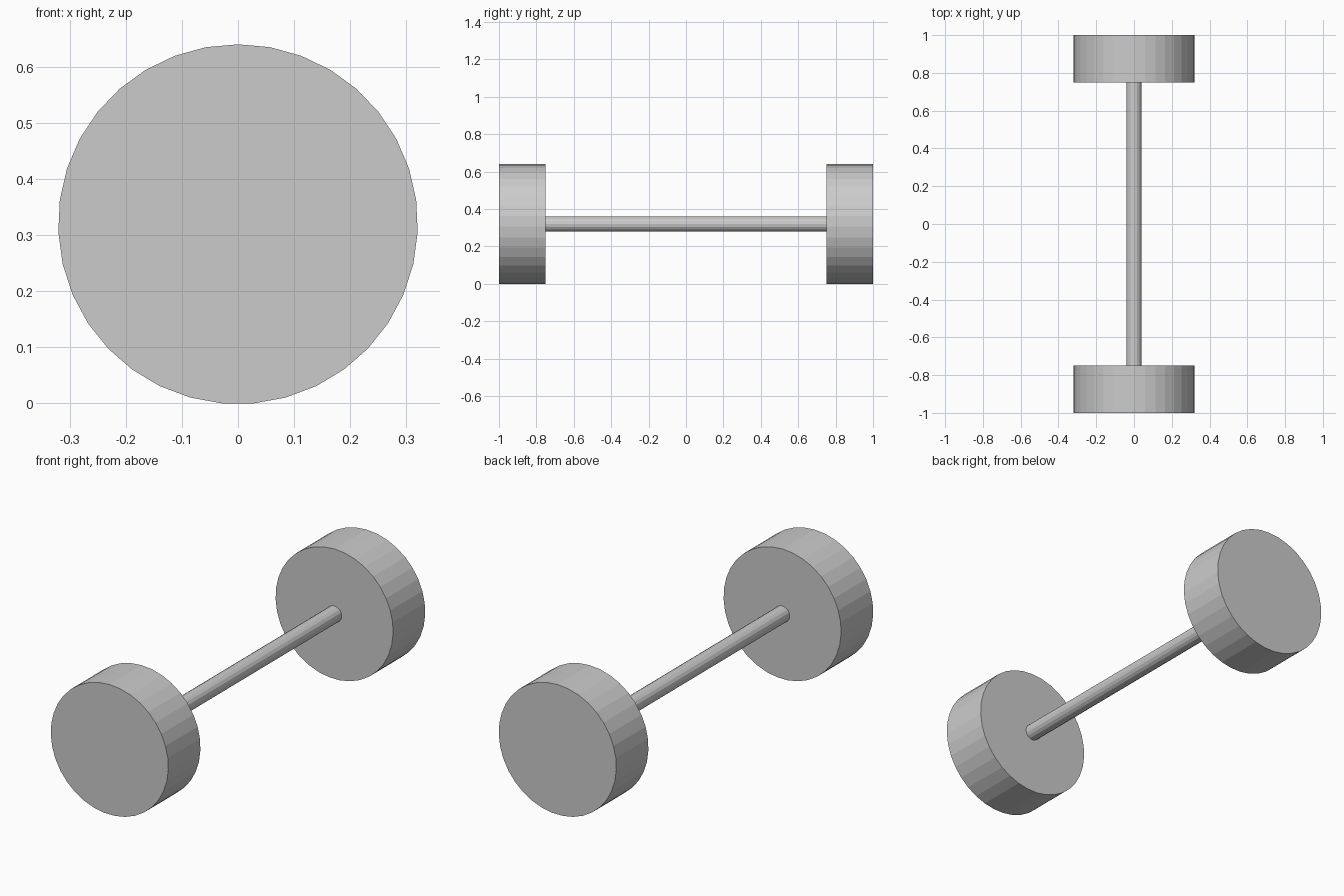
import bpy, bmesh, math
from mathutils import Matrix

if "Cube" in bpy.data.objects:
    bpy.data.objects.remove(bpy.data.objects["Cube"])

SIDES = 35
R = 0.3205
AXIS_Z = R * math.cos(math.pi / SIDES)   # lowest flat rests on the ground


def rod_y(name, sides, radius, length, y):
    """Flat-shaded cylinder lying along Y, first vertex pointing up."""
    bm = bmesh.new()
    bmesh.ops.create_cone(bm, cap_ends=True, segments=sides, radius1=radius,
                          radius2=radius, depth=length,
                          matrix=Matrix.Rotation(math.pi / 2, 4, 'X'))
    # make the first vertex point up whatever the primitive's start angle
    top = max(bm.verts, key=lambda v: v.co.z).co
    bmesh.ops.rotate(bm, verts=bm.verts, cent=(0, 0, 0),
                     matrix=Matrix.Rotation(-math.atan2(top.x, top.z), 3, 'Y'))
    mesh = bpy.data.meshes.new(name)
    bm.to_mesh(mesh)
    bm.free()
    obj = bpy.data.objects.new(name, mesh)
    obj.location = (0, y, AXIS_Z)
    bpy.context.collection.objects.link(obj)
    return obj


# Wheels
for label, side in (("front", -1), ("back", 1)):
    rod_y(label + "_wheel", SIDES, R, 0.25, side * 0.875)

# Axle between the wheels
rod_y("axle", 16, 0.04, 1.5, 0)
